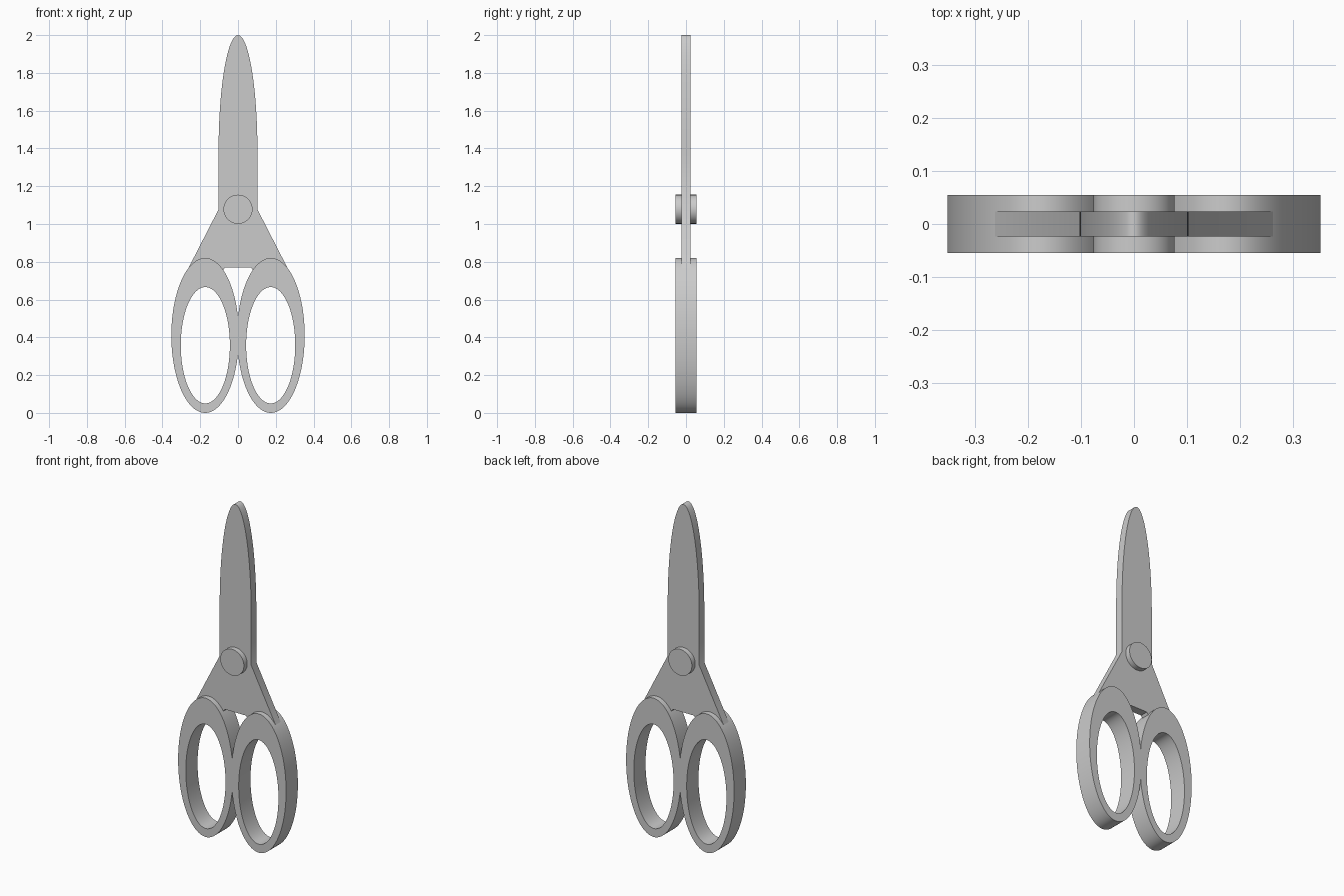
import bpy, bmesh
from math import sin, cos, pi, radians

if "Cube" in bpy.data.objects:
    bpy.data.objects.remove(bpy.data.objects["Cube"])


def ellipse(cx, cz, rx, rz, n, a0=0.0, a1=2 * pi):
    return [(cx + rx * cos(a0 + (a1 - a0) * i / n), cz + rz * sin(a0 + (a1 - a0) * i / n))
            for i in range(n)]


def finish(bm, name):
    bmesh.ops.recalc_face_normals(bm, faces=bm.faces)
    mesh = bpy.data.meshes.new(name)
    bm.to_mesh(mesh)
    bm.free()
    ob = bpy.data.objects.new(name, mesh)
    bpy.context.collection.objects.link(ob)
    bpy.ops.object.select_all(action='DESELECT')
    ob.select_set(True)
    bpy.context.view_layer.objects.active = ob
    bpy.ops.object.shade_smooth_by_angle(angle=radians(30))
    return ob


def plate(name, outline, half):
    """Extrude an x-z outline symmetrically along y."""
    bm = bmesh.new()
    face = bm.faces.new([bm.verts.new((x, -half, z)) for x, z in outline])
    ext = bmesh.ops.extrude_face_region(bm, geom=[face])
    verts = [g for g in ext['geom'] if isinstance(g, bmesh.types.BMVert)]
    bmesh.ops.translate(bm, verts=verts, vec=(0, 2 * half, 0))
    return finish(bm, name)


# Blade with rounded tip, flaring into the shoulders that sink into the handles
shoulder = [(0.069, 0.77), (0.083, 0.75), (0.17, 0.73), (0.274, 0.744), (0.103, 1.077)]
tip = ellipse(0, 1.38, 0.103, 0.62, 48, 0, pi) + [(-0.103, 1.38)]
plate("blade", shoulder + tip + [(-x, z) for x, z in reversed(shoulder)], 0.024)

# Pivot screw through both sides
plate("pivot", ellipse(0, 1.078, 0.077, 0.077, 48), 0.055)

# Finger loops: one ring trimmed at the centre plane, mirrored across x
N, H = 96, 0.055
outer = [(max(0.0, x), z) for x, z in ellipse(0.174, 0.41, 0.179, 0.41, N)]
inner = ellipse(0.173, 0.358, 0.130, 0.308, N)
bm = bmesh.new()
loops = [[bm.verts.new((x, y, z)) for x, z in pts]
         for pts, y in ((outer, -H), (outer, H), (inner, H), (inner, -H))]
for k in range(4):
    a, b = loops[k], loops[(k + 1) % 4]
    for i in range(N):
        j = (i + 1) % N
        quad = (a[i], a[j], b[j], b[i])
        if any(v.co.x > 1e-6 for v in quad):
            bm.faces.new(quad)
loop = finish(bm, "finger_loops")
mirror = loop.modifiers.new("Mirror", 'MIRROR')
mirror.use_axis = (True, False, False)
